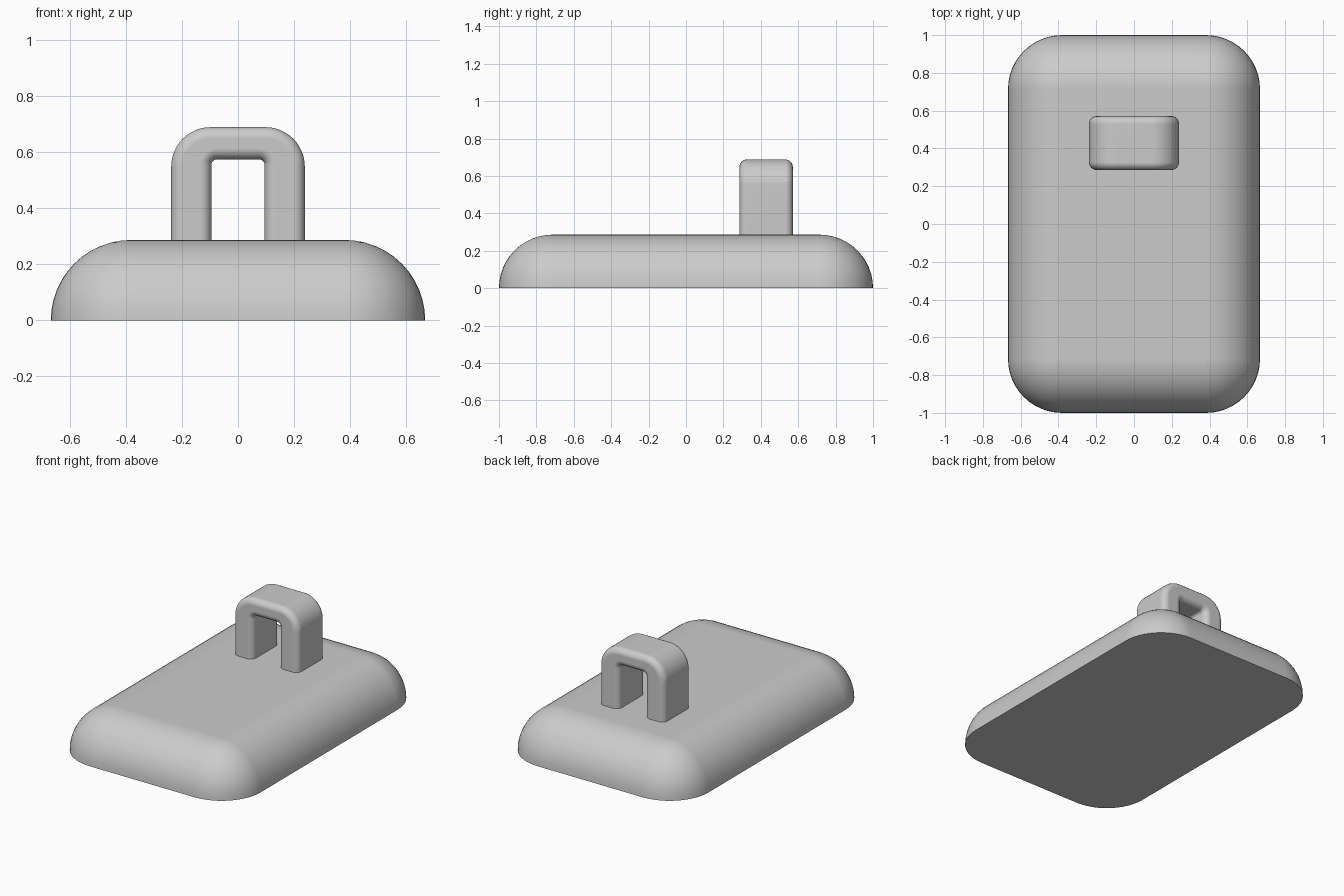
import bpy
import bmesh
from math import sin, cos, pi, radians

cube = bpy.data.objects.get("Cube")
if cube:
    bpy.data.objects.remove(cube, do_unlink=True)

grey = bpy.data.materials.new("plain grey")
grey.use_nodes = True
colour = (0.6, 0.6, 0.6, 1)
grey.diffuse_color = colour
grey.node_tree.nodes["Principled BSDF"].inputs["Base Color"].default_value = colour

STEPS = 12


def arc(cx, cy, r, start, sweep):
    """Points on an arc, angles in quarter turns."""
    angles = [(start + sweep * i / STEPS) * pi / 2 for i in range(STEPS + 1)]
    return [(cx + r * cos(a), cy + r * sin(a)) for a in angles]


def loft(name, rings):
    """Skin a stack of equal closed rings and cap both ends."""
    bm = bmesh.new()
    rows = [[bm.verts.new(p) for p in ring] for ring in rings]
    n = len(rows[0])
    for a, b in zip(rows, rows[1:]):
        for i in range(n):
            j = (i + 1) % n
            bm.faces.new((a[i], a[j], b[j], b[i]))
    bm.faces.new(rows[0][::-1])
    bm.faces.new(rows[-1])
    bmesh.ops.remove_doubles(bm, verts=bm.verts, dist=0.0001)
    bmesh.ops.recalc_face_normals(bm, faces=bm.faces)
    mesh = bpy.data.meshes.new(name)
    bm.to_mesh(mesh)
    bm.free()
    mesh.materials.append(grey)
    obj = bpy.data.objects.new(name, mesh)
    bpy.context.collection.objects.link(obj)
    bpy.ops.object.select_all(action='DESELECT')
    obj.select_set(True)
    bpy.context.view_layer.objects.active = obj
    bpy.ops.object.shade_smooth_by_angle(angle=radians(40))
    weighted = obj.modifiers.new("Flat shading of large faces", 'WEIGHTED_NORMAL')
    weighted.keep_sharp = True
    return obj


# Base: rounded block with a flat underside and ball-shaped corners
R = 0.286
CX, CY = 0.667 - R, 1 - R


def base_ring(t):
    r = R * cos(t)
    pts = []
    for q, (sx, sy) in enumerate([(1, 1), (-1, 1), (-1, -1), (1, -1)]):
        pts += arc(sx * CX, sy * CY, r, q, 1)
    return [(x, y, R * sin(t)) for x, y in pts]


loft("base", [base_ring(pi / 2 * i / STEPS) for i in range(STEPS + 1)])

# Loop handle: arch outline inset towards its front and back for soft rims
Y_FRONT, Y_BACK, RIM = 0.286, 0.571, 0.04
FOOT = R - 0.005


def arch_ring(y, d):
    ow, oz, orad = 0.238 - d, 0.688 - d, 0.14 - d
    iw, iz, irad = 0.095 + d, 0.573 + d, 0.02 + d
    pts = [(ow, FOOT)]
    pts += arc(ow - orad, oz - orad, orad, 0, 1)
    pts += arc(orad - ow, oz - orad, orad, 1, 1)
    pts += [(-ow, FOOT), (-iw, FOOT)]
    pts += arc(irad - iw, iz - irad, irad, 2, -1)
    pts += arc(iw - irad, iz - irad, irad, 1, -1)
    pts += [(iw, FOOT)]
    return [(x, y, z) for x, z in pts]


turns = [pi / 2 * i / 8 for i in range(9)]
front = [arch_ring(Y_FRONT + RIM * (1 - sin(t)), RIM * (1 - cos(t))) for t in reversed(turns)]
back = [arch_ring(Y_BACK - RIM * (1 - sin(t)), RIM * (1 - cos(t))) for t in turns]
loft("loop_handle", front + back)
